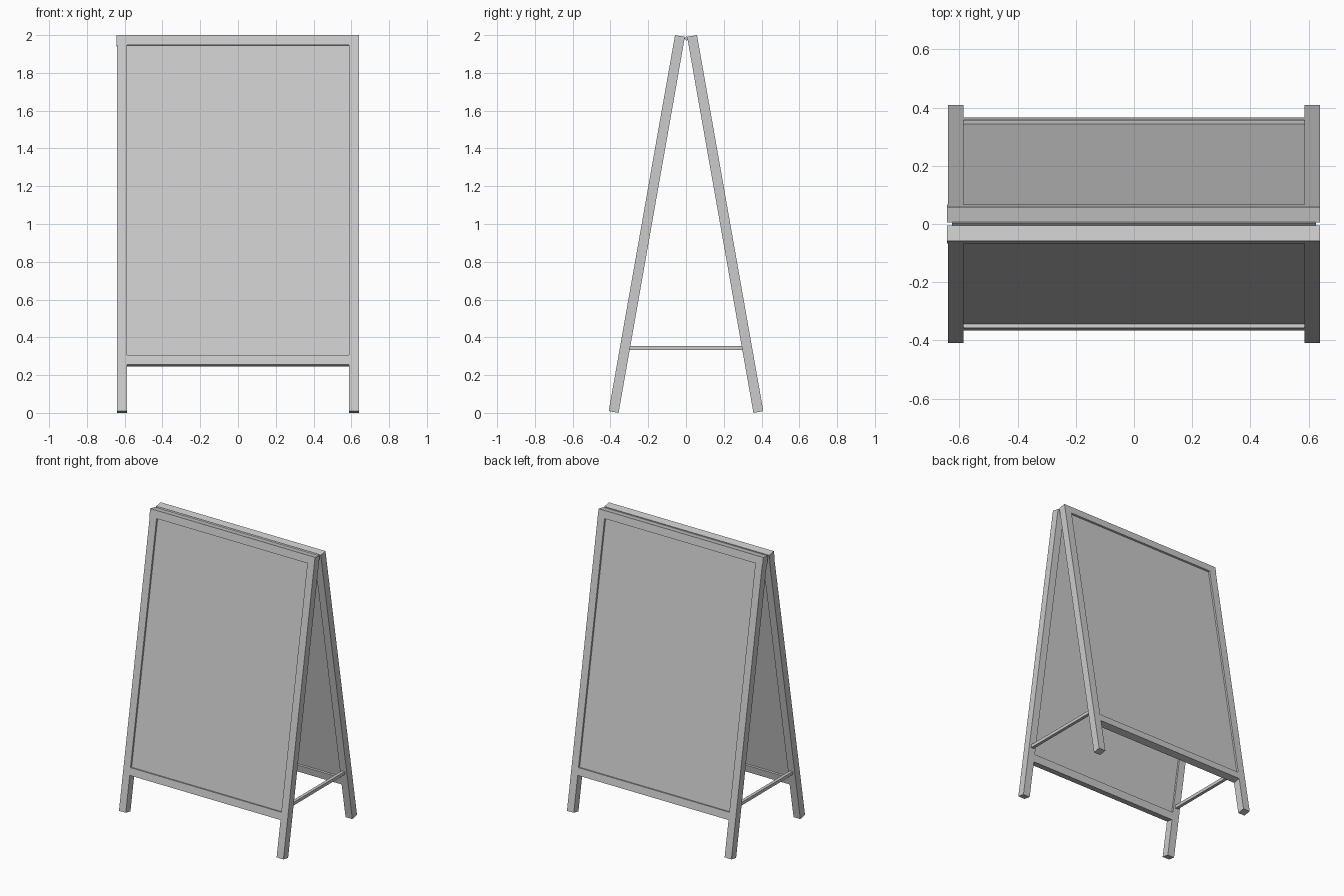
import bpy, bmesh, math
from mathutils import Matrix, Vector

if "Cube" in bpy.data.objects:
    bpy.data.objects.remove(bpy.data.objects["Cube"])

grey = bpy.data.materials.new("light_grey")
grey.use_nodes = True
colour = (0.6, 0.6, 0.6, 1)
grey.diffuse_color = colour
grey.node_tree.nodes["Principled BSDF"].inputs["Base Color"].default_value = colour

T = 0.053              # timber thickness
LENGTH = 2.0215        # leg length along the slope
HALF = 0.64            # half width
INNER = HALF - T       # half width of the opening
RECESS = 0.013         # board set back from the frame faces
LEAN = Matrix.Translation((0, -0.357, 0)) @ Matrix.Rotation(math.radians(-10), 4, "X")


def box(name, low, high, matrix=Matrix()):
    """Box between two corners, placed by a matrix."""
    low, high = Vector(low), Vector(high)
    bm = bmesh.new()
    bmesh.ops.create_cube(bm, size=1)
    size = Matrix.Diagonal((*(high - low), 1))
    bm.transform(matrix @ Matrix.Translation((low + high) / 2) @ size)
    bmesh.ops.recalc_face_normals(bm, faces=bm.faces)
    mesh = bpy.data.meshes.new(name)
    bm.to_mesh(mesh)
    bm.free()
    mesh.materials.append(grey)
    obj = bpy.data.objects.new(name, mesh)
    bpy.context.collection.objects.link(obj)
    return obj


# Two leaning frames, the back one mirrored from the front
for end, flip in (("front", 1), ("back", -1)):
    place = Matrix.Diagonal((1, flip, 1, 1)) @ LEAN
    top = LENGTH - T
    box(end + "_left_leg", (INNER, -T, 0), (HALF, 0, top), place)
    box(end + "_right_leg", (-HALF, -T, 0), (-INNER, 0, top), place)
    box(end + "_top_rail", (-HALF - 0.003, -T, top), (HALF, 0, LENGTH), place)
    box(end + "_bottom_rail", (-INNER, -T, 0.25), (INNER, 0, 0.302), place)
    box(end + "_board", (-INNER, RECESS - T, 0.302), (INNER, -RECESS, top), place)

# Side braces between the legs
for side, x in (("left", 0.613), ("right", -0.613)):
    box(side + "_brace", (x - 0.011, -0.299, 0.332), (x + 0.011, 0.299, 0.354))

# Hinge bar set on edge between the frame tops
turn = Matrix.Translation((0, 0.003, 1.982)) @ Matrix.Rotation(math.radians(45), 4, "X")
box("hinge_bar", (-0.625, -0.009, -0.009), (0.625, 0.009, 0.009), turn)
